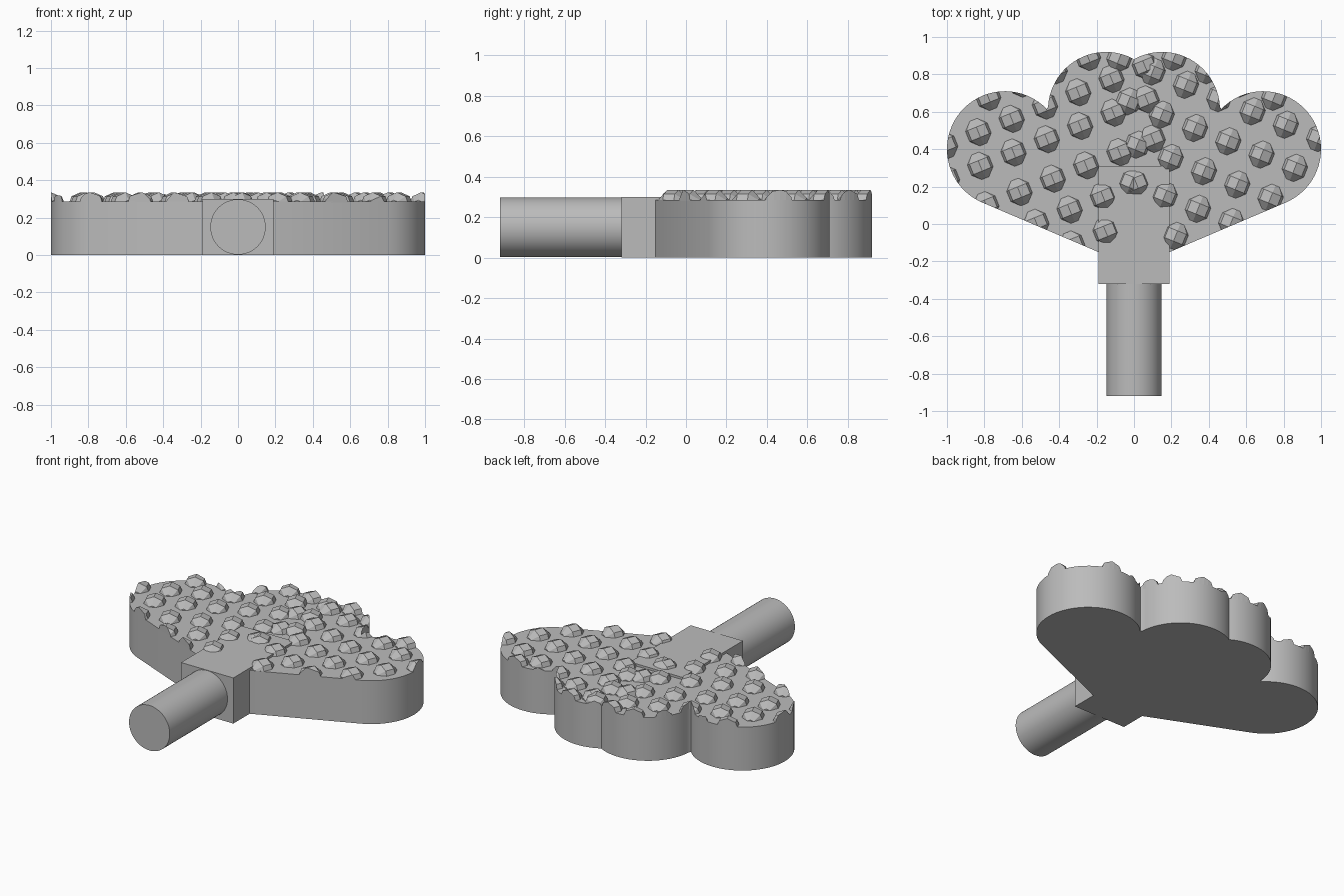
import bpy, bmesh, math
from mathutils import Vector, Matrix

if "Cube" in bpy.data.objects:
    bpy.data.objects.remove(bpy.data.objects["Cube"], do_unlink=True)

grey = bpy.data.materials.new("plain grey")
grey.use_nodes = True
COLOUR = (0.5, 0.5, 0.5, 1)
grey.diffuse_color = COLOUR
grey.node_tree.nodes["Principled BSDF"].inputs["Base Color"].default_value = COLOUR


def add_object(name, bm, smooth=False):
    bmesh.ops.recalc_face_normals(bm, faces=bm.faces)
    mesh = bpy.data.meshes.new(name)
    bm.to_mesh(mesh)
    bm.free()
    mesh.materials.append(grey)
    obj = bpy.data.objects.new(name, mesh)
    bpy.context.collection.objects.link(obj)
    if smooth:
        bpy.ops.object.select_all(action='DESELECT')
        obj.select_set(True)
        bpy.context.view_layer.objects.active = obj
        bpy.ops.object.shade_smooth_by_angle(angle=math.radians(30))
    return obj


def arc(cx, cy, r, start, end, steps):
    angles = [math.radians(start + (end - start) * i / steps) for i in range(steps + 1)]
    return [(cx + r * math.cos(a), cy + r * math.sin(a)) for a in angles]


# Four-lobed outline: half of it, then mirrored
half = [(0, -0.15), (0.19, -0.15)]
half += arc(0.69, 0.40, 0.31, -67, 136, 36)
half += arc(0.15, 0.61, 0.31, 3, 119, 22)
half[-1] = (0, 0.88)
outline = half + [(-x, y) for x, y in reversed(half[1:-1])]


def prism(z0, z1):
    bm = bmesh.new()
    base = bm.faces.new([bm.verts.new((x, y, z0)) for x, y in outline])
    grown = bmesh.ops.extrude_face_region(bm, geom=[base], use_keep_orig=True)
    top = [g for g in grown["geom"] if isinstance(g, bmesh.types.BMVert)]
    bmesh.ops.translate(bm, verts=top, vec=(0, 0, z1 - z0))
    return bm


add_object("lobed_head", prism(0, 0.285), smooth=True)

# Square neck block
bm = bmesh.new()
bmesh.ops.create_cube(bm, size=1)
bmesh.ops.scale(bm, vec=(0.38, 0.63, 0.30), verts=bm.verts)
bmesh.ops.translate(bm, vec=(0, -0.005, 0.15), verts=bm.verts)
add_object("neck_block", bm)

# Round handle
bm = bmesh.new()
bmesh.ops.create_cone(bm, cap_ends=True, segments=64, radius1=0.148, radius2=0.148, depth=0.62,
                      matrix=Matrix.Translation((0, -0.61, 0.15)) @ Matrix.Rotation(math.pi / 2, 4, 'X'))
add_object("handle", bm, smooth=True)


# Bumps: eight-sided faceted balls lying on their side, in slanted rows
def add_bump(bm, x, y, turn, r=0.077):
    place = Matrix.Translation((x, y, 0.264)) @ Matrix.Rotation(turn, 4, 'Z')
    rings = []
    for k in range(4):
        polar = math.radians(22.5 + 45 * k)
        rings.append([bm.verts.new(place @ Vector((
            r * math.sin(polar) * math.cos(j * math.pi / 4),
            r * math.cos(polar),
            r * math.sin(polar) * math.sin(j * math.pi / 4)))) for j in range(8)])
    bm.faces.new(rings[0])
    bm.faces.new(reversed(rings[-1]))
    for a, b in zip(rings, rings[1:]):
        for j in range(8):
            n = (j + 1) % 8
            bm.faces.new((a[j], b[j], b[n], a[n]))


LEFT_ROWS = [(-0.78, 0.68), (-1.01, 0.42), (-1.0, 0.24), (-0.79, 0.10), (-0.70, -0.065), (-0.33, -0.11)]
RIGHT_ROWS = [(0.75, 0.68), (0.99, 0.46), (0.86, 0.30), (0.73, 0.14), (0.52, 0.01), (0.40, -0.135)]

for side, name, rows in ((-1, "left", LEFT_ROWS), (1, "right", RIGHT_ROWS)):
    bm = bmesh.new()
    for x, y in rows:
        # each row climbs from the outer rim to just past the middle
        while x * side > -0.12:
            if abs(x) > 0.13 or y > 0.15:
                add_bump(bm, x, y, -side * math.radians(22))
            x -= side * 0.178
            y += 0.071
    label = "right_bumps" if side < 0 else "left_bumps"
    bumps = add_object(label, bm)
    # trim the bumps to the rim of the head
    cutter = add_object(label + "_trim", prism(0.28, 0.45))
    cutter.hide_render = True
    trim = bumps.modifiers.new("trim", 'BOOLEAN')
    trim.operation = 'INTERSECT'
    trim.solver = 'EXACT'
    trim.use_self = True
    trim.object = cutter
    bpy.ops.object.select_all(action='DESELECT')
    bumps.select_set(True)
    bpy.context.view_layer.objects.active = bumps
    bpy.ops.object.modifier_apply(modifier=trim.name)
    bpy.data.objects.remove(cutter, do_unlink=True)
